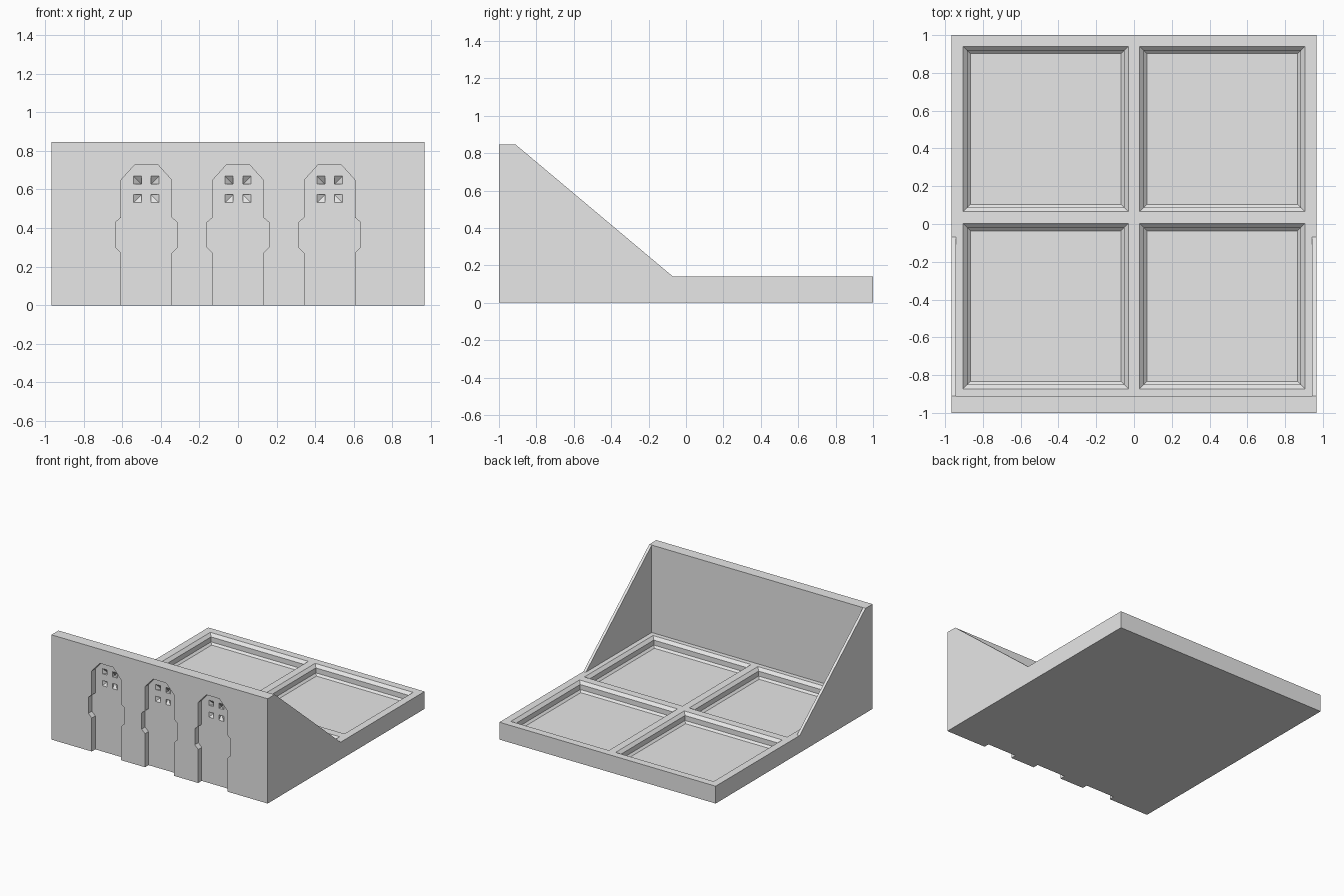
import bpy, bmesh

old = bpy.data.objects.get("Cube")
if old:
    bpy.data.objects.remove(old, do_unlink=True)

grey = bpy.data.materials.new("plain_grey")
grey.use_nodes = True
grey.diffuse_color = (0.8, 0.8, 0.8, 1)
grey.node_tree.nodes["Principled BSDF"].inputs["Base Color"].default_value = (0.8, 0.8, 0.8, 1)

HALF_X, HALF_Y = 0.965, 1.0
SLAB, TALL = 0.14, 0.845
WALL_BACK = -0.91
SIDE = 0.022
RECESS = -0.955          # depth plane of the doors


def loft(name, rings):
    """Closed solid through matching rings of points."""
    bm = bmesh.new()
    loops = [[bm.verts.new(p) for p in ring] for ring in rings]
    n = len(loops[0])
    for low, high in zip(loops, loops[1:]):
        for i in range(n):
            j = (i + 1) % n
            bm.faces.new((low[i], low[j], high[j], high[i]))
    bm.faces.new(loops[0])
    bm.faces.new(loops[-1])
    bmesh.ops.recalc_face_normals(bm, faces=bm.faces)
    mesh = bpy.data.meshes.new(name)
    bm.to_mesh(mesh)
    bm.free()
    mesh.materials.append(grey)
    obj = bpy.data.objects.new(name, mesh)
    bpy.context.collection.objects.link(obj)
    return obj


def rect(cx, cy, hx, hy, z):
    return [(cx - hx, cy - hy, z), (cx + hx, cy - hy, z),
            (cx + hx, cy + hy, z), (cx - hx, cy + hy, z)]


def box(name, x0, x1, y0, y1, z0, z1):
    cx, cy, hx, hy = (x0 + x1) / 2, (y0 + y1) / 2, (x1 - x0) / 2, (y1 - y0) / 2
    return loft(name, [rect(cx, cy, hx, hy, z) for z in (z0, z1)])


def cut(target, cutter):
    mod = target.modifiers.new("cut", 'BOOLEAN')
    mod.operation, mod.solver, mod.object = 'DIFFERENCE', 'EXACT', cutter
    bpy.context.view_layer.objects.active = target
    bpy.ops.object.modifier_apply(modifier=mod.name)
    bpy.data.objects.remove(cutter, do_unlink=True)


# Base tray with four stepped, chamfered pockets
tray = box("base_tray", -HALF_X, HALF_X, WALL_BACK, HALF_Y, 0, SLAB)
steps = [(0.4475, 0.01), (0.4375, 0), (0.415, -0.0225), (0.415, -0.0625), (0.399, -0.078)]
for cx in (-0.4675, 0.4675):
    for cy in (-0.435, 0.5025):
        cut(tray, loft("pocket", [rect(cx, cy, h, h, SLAB + dz) for h, dz in steps]))

# Tall front wall
wall = box("front_wall", -HALF_X, HALF_X, -HALF_Y, WALL_BACK, 0, TALL)

# Recessed doors with hinge bulges and clipped tops
half_door = [(0.13, -0.02), (0.13, 0.27), (0.16, 0.30), (0.16, 0.43),
             (0.13, 0.455), (0.13, 0.65), (0.058, 0.73)]
outline = half_door + [(-x, z) for x, z in reversed(half_door)]
DOORS = (-0.475, 0, 0.475)
for cx in DOORS:
    cut(wall, loft("door_recess", [[(cx + x, y, z) for x, z in outline]
                                   for y in (-HALF_Y - 0.05, RECESS)]))

# Four sloped panes around a cross in each door
for cx in DOORS:
    for sx in (-1, 1):
        for sz in (-1, 1):
            def pane(size, y):
                x0, z0 = cx + sx * 0.025, 0.6 + sz * 0.027
                x1, z1 = x0 + sx * size, z0 + sz * size
                return [(x0, y, z0), (x1, y, z0), (x1, y, z1), (x0, y, z1)]
            cut(wall, loft("pane", [pane(0.05, RECESS - 0.006), pane(0.001, RECESS + 0.03)]))

# Sloping side walls
for name, s in (("left_side_wall", 1), ("right_side_wall", -1)):
    profile = [(WALL_BACK, SLAB), (-0.07, SLAB), (WALL_BACK, TALL)]
    loft(name, [[(s * x, y, z) for y, z in profile] for x in (HALF_X - SIDE, HALF_X)])
